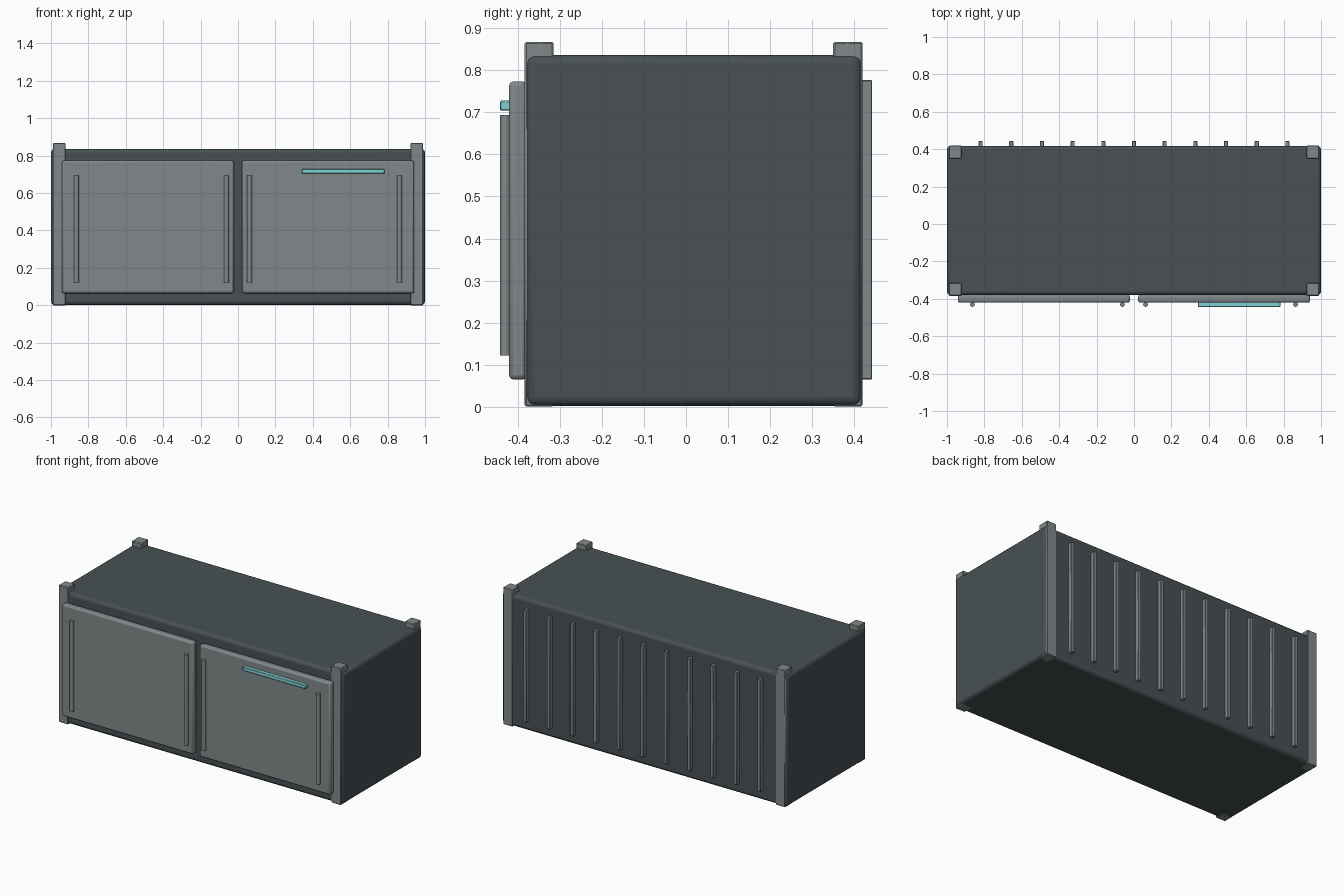
import bpy, bmesh, math

if "Cube" in bpy.data.objects:
    bpy.data.objects.remove(bpy.data.objects["Cube"])


def material(name, rgb):
    m = bpy.data.materials.new(name)
    m.diffuse_color = (*rgb, 1)
    m.use_nodes = True
    m.node_tree.nodes["Principled BSDF"].inputs["Base Color"].default_value = m.diffuse_color
    return m


DARK = material("dark slate", (0.065, 0.081, 0.087))
GREY = material("mid grey", (0.22, 0.25, 0.255))
TEAL = material("teal light", (0.22, 0.62, 0.64))


def finish(name, bm, mat, bevel=0.0, segments=2):
    mesh = bpy.data.meshes.new(name)
    bm.to_mesh(mesh)
    bm.free()
    mesh.materials.append(mat)
    ob = bpy.data.objects.new(name, mesh)
    bpy.context.collection.objects.link(ob)
    if bevel:
        mod = ob.modifiers.new("rounded edges", "BEVEL")
        mod.width, mod.segments = bevel, segments
    bpy.ops.object.select_all(action="DESELECT")
    ob.select_set(True)
    bpy.context.view_layer.objects.active = ob
    bpy.ops.object.shade_smooth_by_angle(angle=math.radians(35))
    return ob


def box(name, x, y, z, mat, bevel=0.0, segments=2):
    """Box from (min, max) ranges on each axis."""
    bm = bmesh.new()
    bmesh.ops.create_cube(bm, size=1)
    for v in bm.verts:
        v.co = [(a + b) / 2 + c * (b - a) for (a, b), c in zip((x, y, z), v.co)]
    return finish(name, bm, mat, bevel, segments)


def rod(name, x, y, z0, z1, radius, mat):
    bm = bmesh.new()
    bmesh.ops.create_cone(bm, cap_ends=True, segments=12, radius1=radius,
                          radius2=radius, depth=z1 - z0)
    bmesh.ops.translate(bm, verts=bm.verts, vec=(x, y, (z0 + z1) / 2))
    return finish(name, bm, mat)


# Container body
box("container_body", (-1, 1), (-0.38, 0.418), (0.002, 0.836), DARK, 0.02, 3)

for s, side in ((-1, "left"), (1, "right")):
    def span(a, b):
        return tuple(sorted((s * a, s * b)))

    # Corner posts, standing a little proud of the roof
    for y, end in (((-0.384, -0.315), "front"), ((0.35, 0.42), "back")):
        box(f"{end}_{side}_post", span(0.922, 0.99), y, (0, 0.868), GREY, 0.004, 1)

    # Door panel with two vertical locking rods
    box(f"{side}_door", span(0.022, 0.942), (-0.421, -0.378), (0.064, 0.774),
        GREY, 0.011, 2)
    rod(f"{side}_inner_rod", s * 0.062, -0.43, 0.122, 0.694, 0.013, GREY)
    rod(f"{side}_outer_rod", s * 0.864, -0.43, 0.122, 0.694, 0.013, GREY)

# Light strip on the right door
box("light_strip", (0.341, 0.784), (-0.443, -0.415), (0.704, 0.728), TEAL, 0.003, 1)

# Back wall ribs
for i in range(11):
    box(f"back_rib_{i + 1}", (-0.831 + 0.164 * i, -0.809 + 0.164 * i),
        (0.40, 0.443), (0.065, 0.777), GREY, 0.002, 1)
